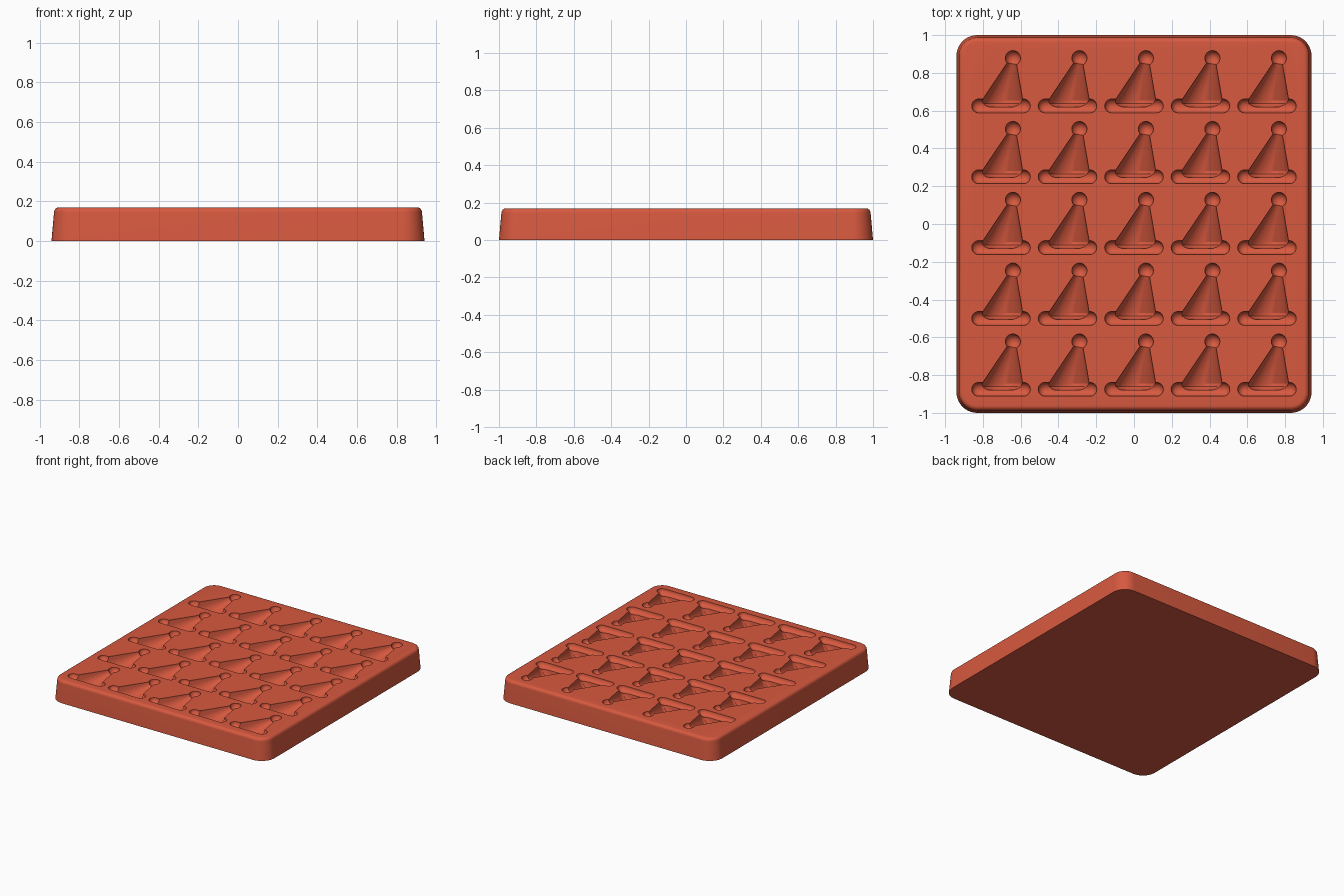
import bpy, bmesh
from math import sin, cos, pi
from mathutils import Vector

if "Cube" in bpy.data.objects:
    bpy.data.objects.remove(bpy.data.objects["Cube"])

HEIGHT = 0.17
STEP_X, STEP_Y = 0.352, 0.375

mat = bpy.data.materials.new("terracotta red")
mat.use_nodes = True
mat.diffuse_color = (0.68, 0.10, 0.05, 1)
mat.node_tree.nodes["Principled BSDF"].inputs["Base Color"].default_value = mat.diffuse_color


def loft(bm, loops):
    """Skin a stack of point loops and cap both ends."""
    rings = [[bm.verts.new(p) for p in loop] for loop in loops]
    for a, b in zip(rings, rings[1:]):
        for i in range(len(a)):
            j = (i + 1) % len(a)
            bm.faces.new((a[i], a[j], b[j], b[i]))
    bm.faces.new(rings[0][::-1])
    bm.faces.new(rings[-1])


def finish(name, bm):
    bmesh.ops.recalc_face_normals(bm, faces=bm.faces)
    mesh = bpy.data.meshes.new(name)
    bm.to_mesh(mesh)
    bm.free()
    mesh.materials.append(mat)
    obj = bpy.data.objects.new(name, mesh)
    bpy.context.collection.objects.link(obj)
    return obj


def circle(center, u, v, r, n=32):
    # The half-step offset keeps vertices off the tray surface
    angles = [2 * pi * (i + 0.5) / n for i in range(n)]
    return [center + u * r * cos(a) + v * r * sin(a) for a in angles]


def rounded_rect(z, inset, hx=0.94, hy=1.0, r=0.11, n=10):
    points = []
    for k, (sx, sy) in enumerate([(1, 1), (-1, 1), (-1, -1), (1, -1)]):
        for i in range(n + 1):
            a = pi / 2 * (k + i / n)
            points.append((sx * (hx - r) + (r - inset) * cos(a),
                           sy * (hy - r) + (r - inset) * sin(a), z))
    return points


# Tray body with tapered sides and a rounded top rim
R = 0.025
layers = [(0, 0)]
for i in range(7):
    a = pi / 2 * i / 6
    layers.append((HEIGHT - R + R * sin(a), 0.013 + R * (1 - cos(a))))
bm = bmesh.new()
loft(bm, [rounded_rect(z, inset) for z, inset in layers])
tray = finish("mold_tray", bm)

X, Y, Z = Vector((1, 0, 0)), Vector((0, 1, 0)), Vector((0, 0, 1))


def capsule(half, r, n=8):
    """Profile of a round-ended rod: position along it, and radius."""
    left = [(-half - r * cos(a), r * sin(a))
            for a in (pi / 2 * (i + 0.3) / (n + 0.3) for i in range(n + 1))]
    right = [(-x, q) for x, q in reversed(left)]
    return left + (right if half else right[1:])


# Hat parts, each a list of loops relative to the hat's brim centre
brim = [circle(X * x, Y, Z, r) for x, r in capsule(0.118, 0.037)]
pompom = [circle(Vector((0.063 + x, 0.253, 0)), Y, Z, r) for x, r in capsule(0, 0.04)]
crown_profile = [(-0.005, 0.075), (0.003, 0.094), (0.014, 0.106),
                 (0.03, 0.108), (0.253, 0.014)]
crown = [circle(Vector((0.063 * max(y, 0) / 0.253, y, 0)), X, Z, r)
         for y, r in crown_profile]

# Press the hat cavities into the tray
bpy.context.view_layer.objects.active = tray
for name, part in (("crown", crown), ("brim", brim), ("pompom", pompom)):
    bm = bmesh.new()
    for col in range(-2, 3):
        for row in range(-2, 3):
            shift = Vector((col * STEP_X, row * STEP_Y - 0.125, HEIGHT))
            loft(bm, [[p + shift for p in loop] for loop in part])
    cutter = finish(name + "_cutter", bm)
    cutter.hide_render = True
    mod = tray.modifiers.new(name, 'BOOLEAN')
    mod.operation = 'DIFFERENCE'
    mod.solver = 'EXACT'
    mod.object = cutter
    bpy.ops.object.modifier_apply(modifier=mod.name)
    bpy.data.objects.remove(cutter)

# Smooth rounded areas, crisp cavity edges
bpy.ops.object.select_all(action='DESELECT')
tray.select_set(True)
bpy.ops.object.shade_smooth_by_angle(angle=pi / 6)
